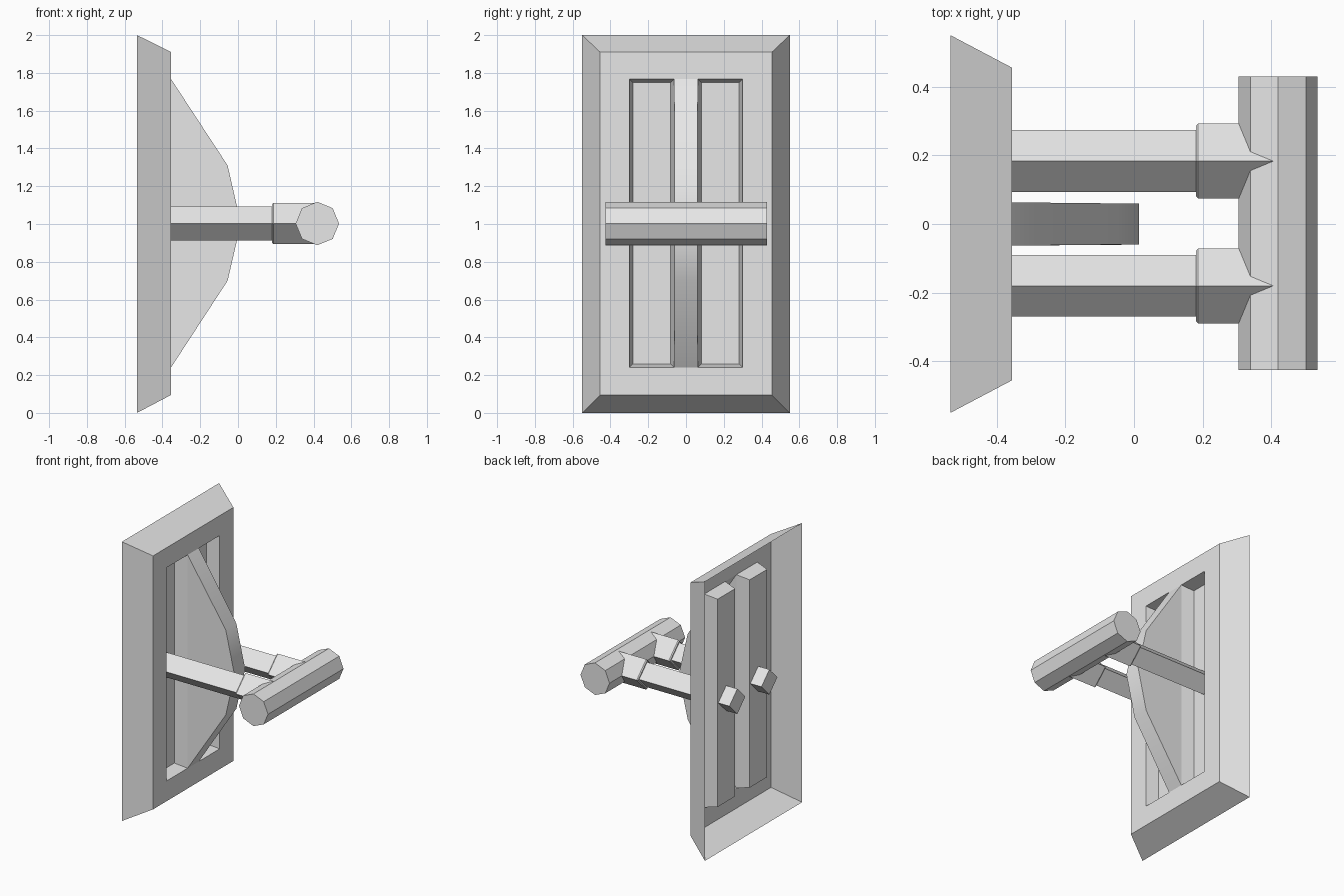
import bpy, bmesh, math
from mathutils import Vector

if "Cube" in bpy.data.objects:
    bpy.data.objects.remove(bpy.data.objects["Cube"], do_unlink=True)

grey = bpy.data.materials.new("plain_grey")
grey.use_nodes = True
grey.diffuse_color = (0.8, 0.8, 0.8, 1)
grey.node_tree.nodes["Principled BSDF"].inputs["Base Color"].default_value = (0.8, 0.8, 0.8, 1)

MID = 1.0025          # height of the grip
FRONT = -0.355        # front plane of the back plate


def finish(name, bm):
    """Turn a bmesh into a shaded, coloured object."""
    bmesh.ops.recalc_face_normals(bm, faces=bm.faces[:])
    # open shells must face +x
    if sum(f.normal.x * f.calc_area() for f in bm.faces) < -0.01:
        bmesh.ops.reverse_faces(bm, faces=bm.faces[:])
    mesh = bpy.data.meshes.new(name)
    bm.to_mesh(mesh)
    bm.free()
    mesh.materials.append(grey)
    obj = bpy.data.objects.new(name, mesh)
    bpy.context.collection.objects.link(obj)
    bpy.ops.object.select_all(action='DESELECT')
    obj.select_set(True)
    bpy.context.view_layer.objects.active = obj
    bpy.ops.object.shade_smooth_by_angle(angle=math.radians(30))
    return obj


def loft(name, sides, rings, place):
    """Capped polygonal bar; rings are (distance, radius) along its axis."""
    bm = bmesh.new()
    loops = []
    for d, r in rings:
        loops.append([bm.verts.new(place(d, r * math.cos(a), r * math.sin(a)))
                      for a in (2 * math.pi * i / sides for i in range(sides))])
    for a, b in zip(loops, loops[1:]):
        for i in range(sides):
            j = (i + 1) % sides
            bm.faces.new((a[i], a[j], b[j], b[i]))
    bm.faces.new(loops[0])
    bm.faces.new(loops[-1])
    return finish(name, bm)


# Back plate: hollow tapered shell with two sunken panels beside the rib slot
ys = [-0.455, -0.30, -0.063, 0.063, 0.30, 0.455]
zs = [0.0945, 0.24, 1.768, 1.9105]
bm = bmesh.new()
grid = [[bm.verts.new((FRONT, y, z)) for z in zs] for y in ys]
panels = []
for i in range(5):
    for j in range(3):
        if (i, j) == (2, 1):
            continue          # slot filled by the rib
        f = bm.faces.new((grid[i][j], grid[i + 1][j], grid[i + 1][j + 1], grid[i][j + 1]))
        if j == 1 and i in (1, 3):
            panels.append(f)
rim = [e for e in bm.edges if e.is_boundary and
       any(abs(v.co.y) > 0.45 or v.co.z < 0.1 or v.co.z > 1.9 for v in e.verts)]
ext = bmesh.ops.extrude_edge_only(bm, edges=rim)
for v in [g for g in ext["geom"] if isinstance(g, bmesh.types.BMVert)]:
    v.co = Vector((-0.535, v.co.y * 0.55 / 0.455, 1 + (v.co.z - MID) / 0.908))
bmesh.ops.inset_individual(bm, faces=panels, thickness=0.028)
for f in panels:
    bmesh.ops.translate(bm, verts=f.verts[:], vec=(-0.092, 0, 0))
finish("back_plate", bm)

# Central rib: shallow bowed fin, open at the back
profile = [(FRONT, 1.768), (-0.055, 1.31), (0.015, MID), (-0.055, 0.70), (FRONT, 0.24)]
bm = bmesh.new()
sides = [[bm.verts.new((x, s * (0.063 if x == FRONT else 0.06), z)) for x, z in profile]
         for s in (-1, 1)]
for k in range(4):
    bm.faces.new((sides[0][k], sides[0][k + 1], sides[1][k + 1], sides[1][k]))
for side in sides:
    bm.faces.new(side)
finish("center_rib", bm)

# Two square arms set on edge, each with a thicker sleeve entering the grip
arm_rings = [(-0.535, 0.09), (0.18, 0.09), (0.18, 0.102), (0.187, 0.109), (0.42, 0.109)]
for name, y in (("front_arm", -0.18), ("back_arm", 0.183)):
    loft(name, 4, arm_rings, lambda d, u, v, y=y: (d, y + u, MID + v))

# Octagonal grip bar
loft("grip_bar", 8, [(-0.425, 0.115), (0.43, 0.115)],
     lambda d, u, v: (0.42 + u, d, MID + v))
